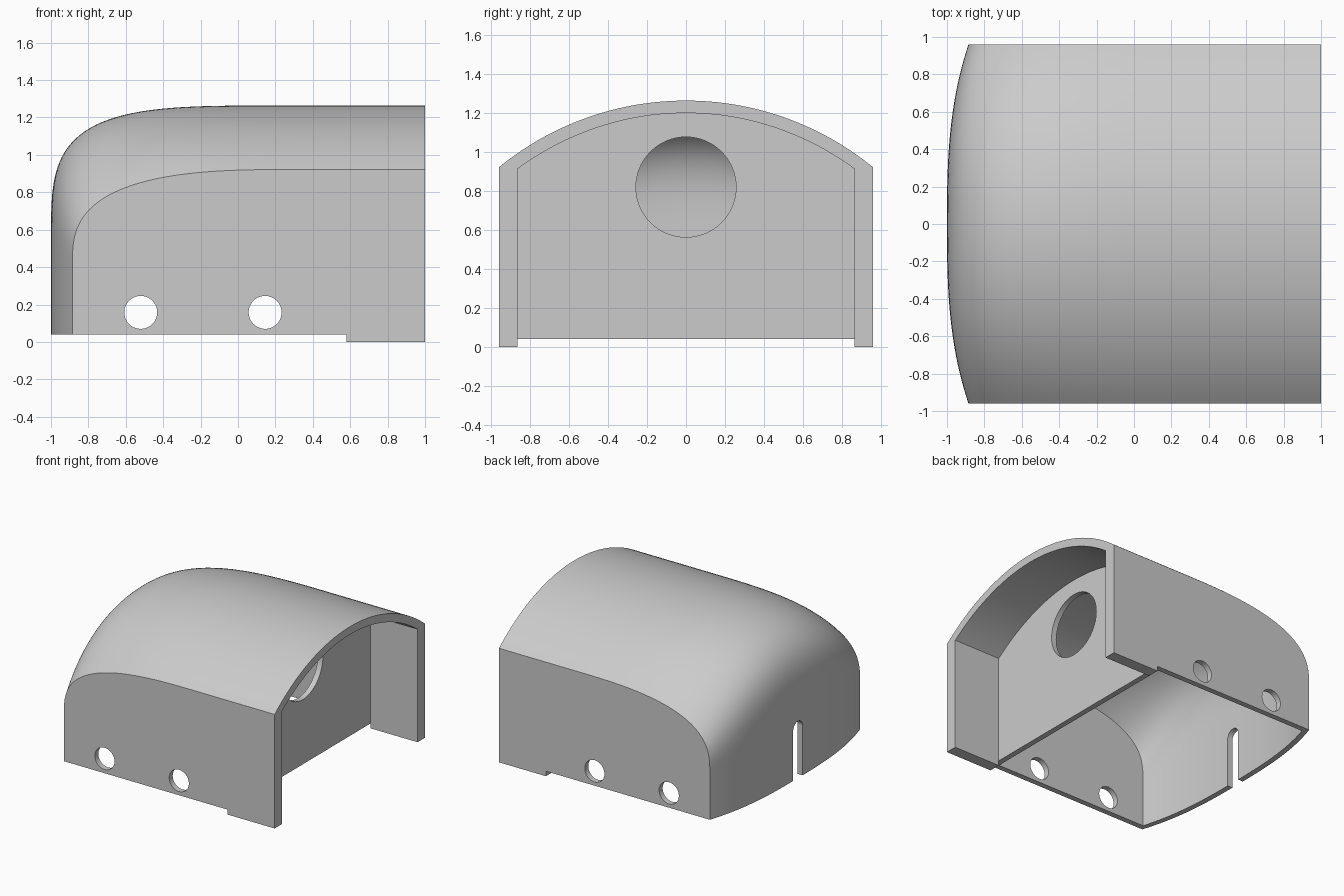
import bpy, bmesh
from math import sin, cos, pi, sqrt
from mathutils import Matrix

HALF_Y, WALL = 0.96, 0.045
FACE_X = 0.58        # front face of the inner partition
LIFT = 0.04          # height of the raised rim

if "Cube" in bpy.data.objects:
    bpy.data.objects.remove(bpy.data.objects["Cube"], do_unlink=True)

grey = bpy.data.materials.new("light_grey")
grey.use_nodes = True
grey.diffuse_color = (0.6, 0.6, 0.6, 1)
grey.node_tree.nodes["Principled BSDF"].inputs["Base Color"].default_value = (0.6, 0.6, 0.6, 1)


def add_object(name, bm):
    bmesh.ops.recalc_face_normals(bm, faces=bm.faces)
    mesh = bpy.data.meshes.new(name)
    bm.to_mesh(mesh)
    bm.free()
    mesh.materials.append(grey)
    obj = bpy.data.objects.new(name, mesh)
    bpy.context.collection.objects.link(obj)
    return obj


def roof(y):
    """Height of the arched roof."""
    return 1.264 - 1.518 + sqrt(1.518 ** 2 - y * y)


def shell_profile(y, inset, x_end, z_low):
    """Lengthwise section: bowed end wall easing over into the flat roof line."""
    s = abs(y) / HALF_Y
    x0 = -1 + 0.115 * s ** 2.8 + inset
    z0 = 0.5 - 0.08 * s * s
    power = 4 - 1.14 * s * s
    width, height = 0.3 - x0, roof(y) - inset - z0
    pts = [(x0, z_low)]
    n = 44
    for i in range(n + 1):
        t = i / n
        a = pi / 2 * t * t * (3 - 2 * t)
        u = 1 - max(cos(a), 0) ** (2 / power)
        v = sin(a) ** (2 / power)
        pts.append((x0 + width * u, z0 + height * v))
    return pts + [(x_end, roof(y) - inset), (x_end, z_low)]


def pocket_profile(y):
    top = roof(y) - 0.064 - 0.02 * (y / HALF_Y) ** 2
    return [(FACE_X, -0.2), (FACE_X, top), (1.1, top), (1.1, -0.2)]


def loft(name, half, profile, steps=48):
    """Solid skinned across y through a closed x-z profile."""
    bm = bmesh.new()
    rows = []
    for j in range(steps + 1):
        y = half * (2 * j / steps - 1)
        rows.append([bm.verts.new((x, y, z)) for x, z in profile(y)])
    for a, b in zip(rows, rows[1:]):
        for i in range(len(a)):
            k = (i + 1) % len(a)
            bm.faces.new((a[i], a[k], b[k], b[i]))
    bm.faces.new(rows[0])
    bm.faces.new(rows[-1])
    return add_object(name, bm)


def box(name, low, high):
    bm = bmesh.new()
    bmesh.ops.create_cube(bm, size=1)
    for v in bm.verts:
        v.co = [(l + h) / 2 + c * (h - l) for l, h, c in zip(low, high, v.co)]
    return add_object(name, bm)


def cylinder(name, axis, centre, radius, depth):
    bm = bmesh.new()
    turn = Matrix.Rotation(pi / 2, 4, "Y" if axis == "X" else "X")
    bmesh.ops.create_cone(bm, cap_ends=True, segments=64, radius1=radius, radius2=radius,
                          depth=depth, matrix=Matrix.Translation(centre) @ turn)
    return add_object(name, bm)


def cut(target, cutter):
    cutter.hide_render = True
    mod = target.modifiers.new("cut", "BOOLEAN")
    mod.operation, mod.solver, mod.object = "DIFFERENCE", "EXACT", cutter
    bpy.context.view_layer.objects.active = target
    bpy.ops.object.modifier_apply(modifier=mod.name)
    bpy.data.objects.remove(cutter, do_unlink=True)


# Outer body
cover = loft("cover_shell", HALF_Y, lambda y: shell_profile(y, 0, 1, 0))

# Raised rim, rear cavity and front pocket, leaving the partition between them
cut(cover, box("rim_cutter", (-1.5, -1.5, -0.5), (FACE_X, 1.5, LIFT)))
cut(cover, loft("cavity_cutter", HALF_Y - WALL,
                lambda y: shell_profile(y, WALL, FACE_X - WALL, -0.2)))
cut(cover, loft("pocket_cutter", 0.865, pocket_profile))

# Large round opening in the partition
cut(cover, cylinder("partition_hole_cutter", "X", (FACE_X - 0.02, 0, 0.82), 0.257, 0.3))

# Screw holes through both side walls
for x in (-0.52, 0.145):
    cut(cover, cylinder("screw_hole_cutter", "Y", (x, 0, 0.158), 0.088, 2.5))

# Round-topped cable slot in the end wall
cut(cover, box("slot_cutter", (-1.2, -0.06, -0.2), (-0.8, 0.06, 0.44)))
cut(cover, cylinder("slot_top_cutter", "X", (-1, 0, 0.44), 0.06, 0.4))

bpy.ops.object.select_all(action="DESELECT")
cover.select_set(True)
bpy.context.view_layer.objects.active = cover
bpy.ops.object.shade_smooth_by_angle(angle=pi / 6)
